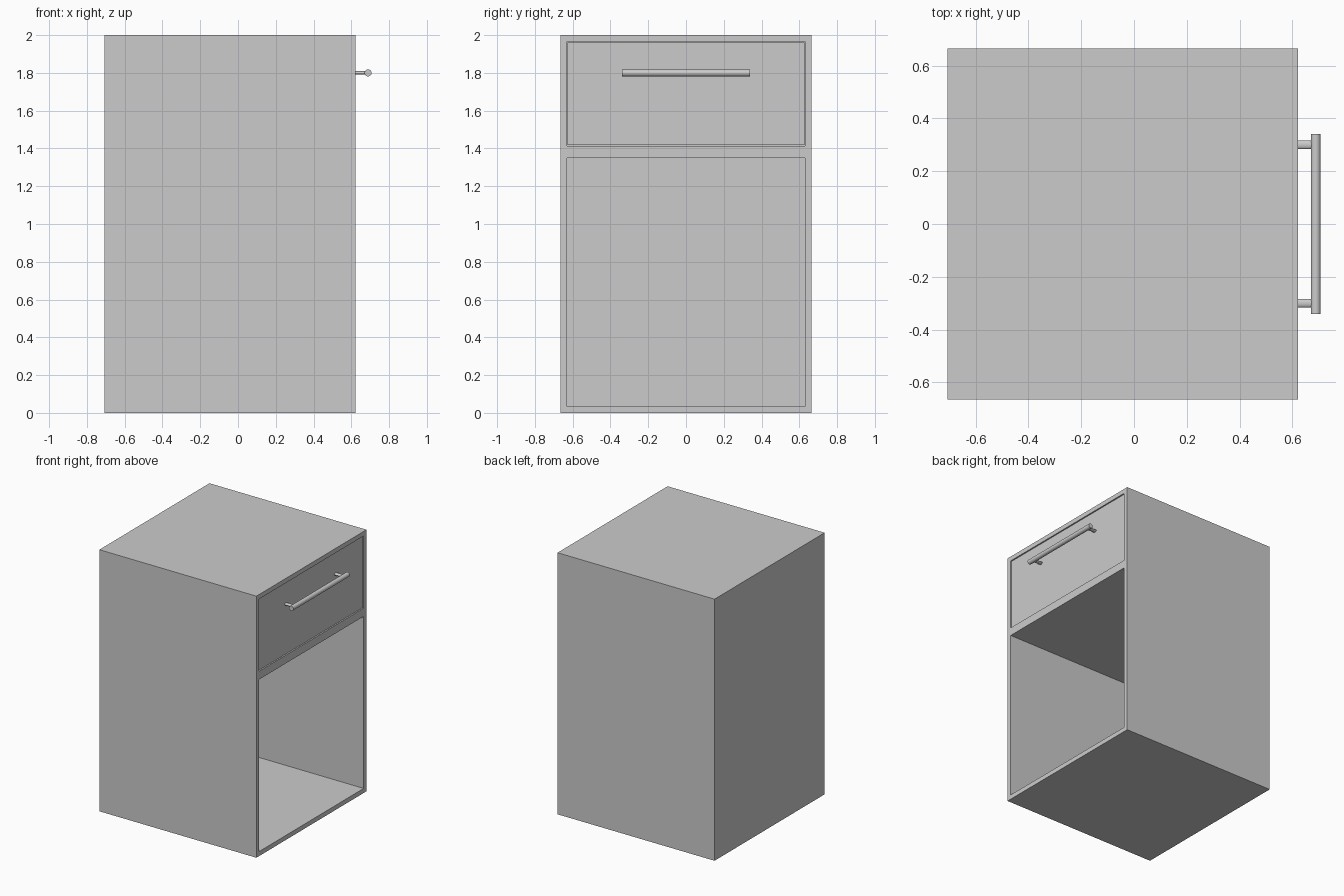
import bpy, math

if "Cube" in bpy.data.objects:
    bpy.data.objects.remove(bpy.data.objects["Cube"])

X0, X1 = -0.707, 0.621     # back and front planes
W = 0.665                  # half width
IN_W = 0.631               # half width of the openings
T = 0.035                  # panel thickness


def box(name, x, y, z):
    """Box from (min, max) ranges."""
    bpy.ops.mesh.primitive_cube_add(size=1, location=[sum(r) / 2 for r in (x, y, z)])
    ob = bpy.context.object
    ob.name = name
    ob.scale = [r[1] - r[0] for r in (x, y, z)]
    bpy.ops.object.transform_apply(location=False, rotation=False, scale=True)
    return ob


def cut(target, cutter):
    """Subtract the cutter from the target and remove it."""
    mod = target.modifiers.new("cut", 'BOOLEAN')
    mod.operation = 'DIFFERENCE'
    mod.solver = 'EXACT'
    mod.object = cutter
    bpy.context.view_layer.objects.active = target
    bpy.ops.object.modifier_apply(modifier=mod.name)
    bpy.data.objects.remove(cutter)


def rod(name, radius, depth, loc, rot, squash=1):
    bpy.ops.mesh.primitive_cylinder_add(vertices=32, radius=radius, depth=depth,
                                        location=loc, rotation=rot)
    ob = bpy.context.object
    ob.name = name
    ob.scale.x = squash
    bpy.ops.object.shade_smooth_by_angle(angle=math.radians(40))
    return ob


# Cabinet body with an open lower compartment and a drawer bay above
cabinet = box("cabinet_body", (X0, X1), (-W, W), (0, 2))
for z in ((T, 1.35), (1.413, 2 - T)):
    cut(cabinet, box("cavity", (X0 + T, X1 + 0.1), (-IN_W, IN_W), z))

# Drawer: open-topped box whose front sits slightly behind the cabinet face
dw = IN_W - 0.004
drawer = box("drawer", (X0 + T + 0.02, X1 - 0.006), (-dw, dw), (1.417, 1.961))
cut(drawer, box("drawer_cavity", (X0 + 2 * T, X1 - 0.006 - T), (-dw + T, dw - T), (1.452, 2.1)))

# Bar handle with two flattened posts
rod("handle_bar", 0.0185, 0.68, (0.6885, 0, 1.8), (math.pi / 2, 0, 0))
for side, y in (("left", -0.3), ("right", 0.3)):
    rod("handle_post_" + side, 0.016, 0.08, (0.648, y, 1.8), (0, math.pi / 2, 0), 0.55)
